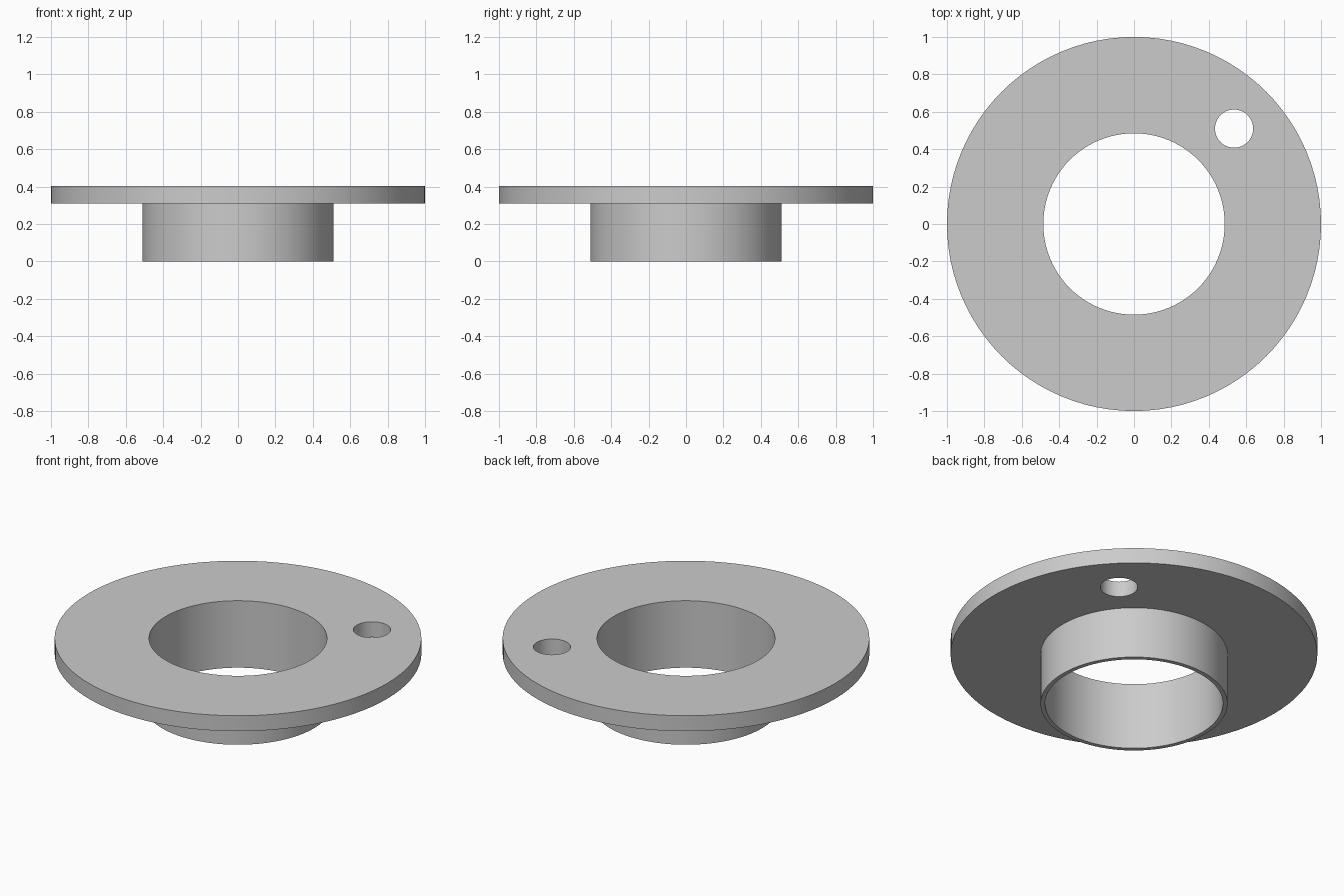
import bpy
import bmesh
from math import radians

cube = bpy.data.objects.get("Cube")
if cube:
    bpy.data.objects.remove(cube, do_unlink=True)

SEGMENTS = 96
BORE, COLLAR, RIM = 0.485, 0.51, 1.0
UNDERSIDE, TOP = 0.31, 0.403

grey = bpy.data.materials.new("plain grey")
grey.use_nodes = True
colour = (0.6, 0.6, 0.6, 1)
grey.diffuse_color = colour
grey.node_tree.nodes["Principled BSDF"].inputs["Base Color"].default_value = colour


def lathe(name, profile):
    """Spin a closed (radius, height) profile around z."""
    bm = bmesh.new()
    verts = [bm.verts.new((r, 0, z)) for r, z in profile]
    edges = [bm.edges.new((v, verts[(i + 1) % len(verts)])) for i, v in enumerate(verts)]
    bmesh.ops.spin(bm, geom=verts + edges, cent=(0, 0, 0), axis=(0, 0, 1),
                   angle=radians(360), steps=SEGMENTS, use_merge=True)
    bmesh.ops.remove_doubles(bm, verts=bm.verts, dist=0.0001)
    bmesh.ops.recalc_face_normals(bm, faces=bm.faces)
    mesh = bpy.data.meshes.new(name)
    bm.to_mesh(mesh)
    bm.free()
    mesh.materials.append(grey)
    obj = bpy.data.objects.new(name, mesh)
    bpy.context.collection.objects.link(obj)
    return obj


# Wide flange with a thin-walled collar below it
flange = lathe("flanged_collar", [
    (BORE, 0), (COLLAR, 0), (COLLAR, UNDERSIDE),
    (RIM, UNDERSIDE), (RIM, TOP), (BORE, TOP)])

# Single round hole through the flange
bpy.ops.mesh.primitive_cylinder_add(vertices=64, radius=0.102, depth=0.3,
                                    location=(0.535, 0.51, 0.36))
cutter = bpy.context.object
cutter.name = "hole_cutter"
cutter.data.materials.append(grey)
cutter.hide_render = True
cut = flange.modifiers.new("hole", 'BOOLEAN')
cut.operation = 'DIFFERENCE'
cut.solver = 'EXACT'
cut.object = cutter

# Apply the cut, then smooth the round walls and keep the rims sharp
bpy.ops.object.select_all(action='DESELECT')
flange.select_set(True)
bpy.context.view_layer.objects.active = flange
bpy.ops.object.modifier_apply(modifier=cut.name)
bpy.data.objects.remove(cutter, do_unlink=True)
bpy.ops.object.shade_smooth_by_angle(angle=radians(30))
